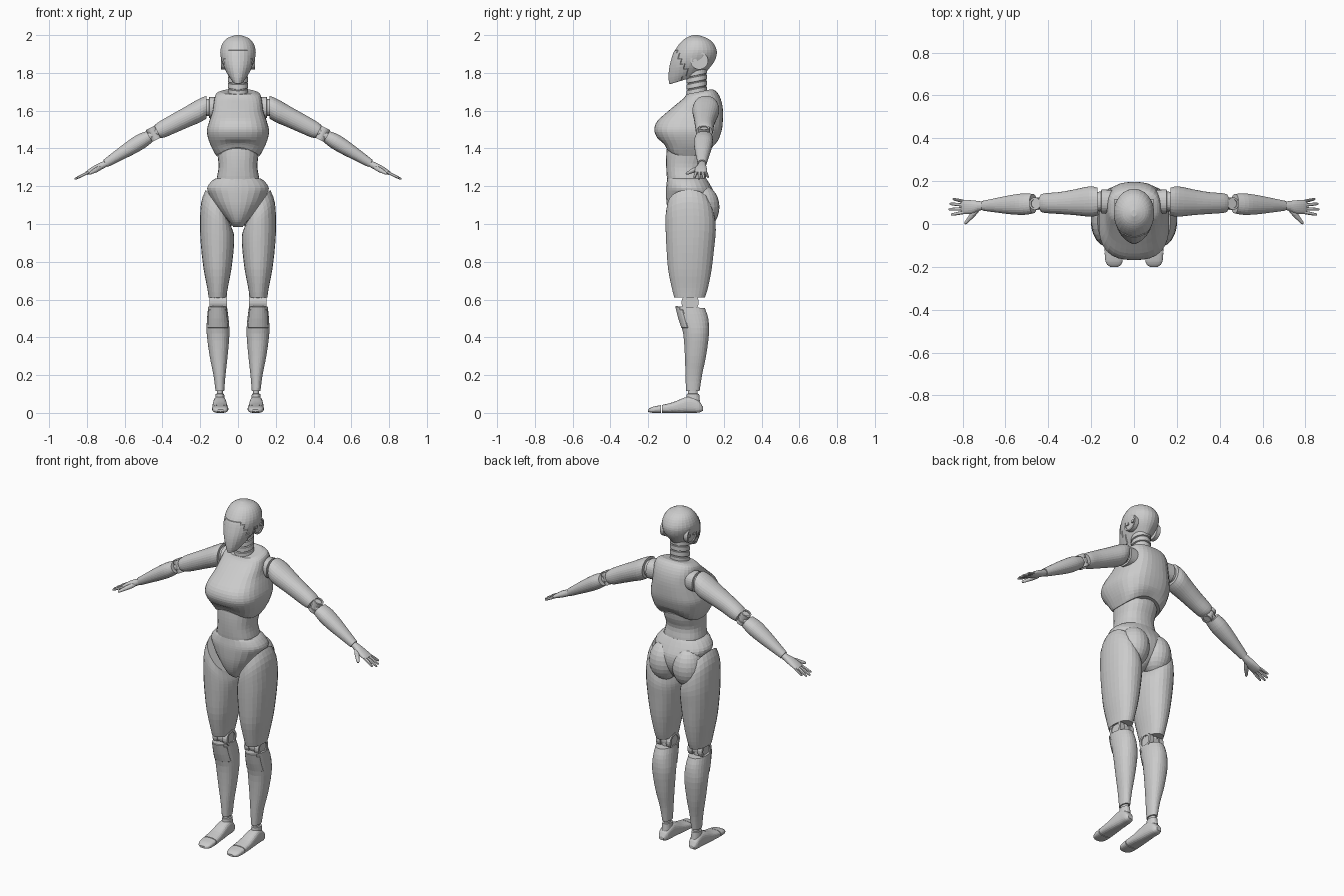
import bpy
import bmesh
from math import cos, sin, pi
from mathutils import Matrix, Vector

default_cube = bpy.data.objects.get("Cube")
if default_cube:
    bpy.data.objects.remove(default_cube, do_unlink=True)

grey = bpy.data.materials.new("light_grey")
grey.use_nodes = True
grey.diffuse_color = (.6, .6, .6, 1)
grey.node_tree.nodes["Principled BSDF"].inputs["Base Color"].default_value = grey.diffuse_color

MIRROR = Matrix.Diagonal((-1, 1, 1, 1))


def frame(start, end):
    """Frame whose z runs from start to end and whose y stays near world y."""
    start, end = Vector(start), Vector(end)
    z = (end - start).normalized()
    x = Vector((0, 1, 0)).cross(z).normalized()
    y = z.cross(x)
    matrix = Matrix((x, y, z)).transposed().to_4x4()
    matrix.translation = start
    return matrix


def spline(a, b, c, d, t):
    """Smooth blend between keys b and c."""
    return [q + .5 * t * (r - p + t * (2 * p - 5 * q + 4 * r - s + t * (3 * (q - r) + s - p)))
            for p, q, r, s in zip(a, b, c, d)]


def build(name, bm, matrix):
    bm.transform(matrix)
    bmesh.ops.recalc_face_normals(bm, faces=bm.faces)
    mesh = bpy.data.meshes.new(name)
    bm.to_mesh(mesh)
    bm.free()
    mesh.materials.append(grey)
    obj = bpy.data.objects.new(name, mesh)
    bpy.context.collection.objects.link(obj)
    return obj


def loft(name, keys, matrix=None, sides=28, steps=3, power=2.2, warp=None, pair=False):
    """Skin rounded rings given as (height, x0, x1, y0, y1, x tilt, y tilt)."""
    matrix = matrix or Matrix()
    keys = [tuple(k) + (0,) * (7 - len(k)) for k in keys]
    path = []
    for i in range(len(keys) - 1):
        around = [keys[max(i - 1, 0)], keys[i], keys[i + 1], keys[min(i + 2, len(keys) - 1)]]
        path += [spline(*around, s / steps) for s in range(steps)]
    path.append(keys[-1])
    bm = bmesh.new()
    rings = []
    for h, x0, x1, y0, y1, tilt_x, tilt_y in path:
        ring = []
        for k in range(sides):
            c, s = cos(2 * pi * (k + .5) / sides), sin(2 * pi * (k + .5) / sides)
            scale = (abs(c) ** power + abs(s) ** power) ** (-1 / power) / 2
            x, y = c * scale * (x1 - x0), s * scale * (y1 - y0)
            co = Vector(((x0 + x1) / 2 + x, (y0 + y1) / 2 + y, h + tilt_x * x + tilt_y * y))
            ring.append(bm.verts.new(warp(co) if warp else co))
        rings.append(ring)
    for low, high in zip(rings, rings[1:]):
        for k in range(sides):
            j = (k + 1) % sides
            bm.faces.new((low[k], low[j], high[j], high[k]))
    bm.faces.new(rings[0])
    bm.faces.new(rings[-1])
    if not pair:
        return [build(name, bm, matrix)]
    twin = bm.copy()
    return [build("left_" + name, bm, matrix), build("right_" + name, twin, MIRROR @ matrix)]


def sym(z, half, y0, y1, tilt=0):
    return (z, -half, half, y0, y1, 0, tilt)


def disc(h, r):
    return (h, -r, r, -r, r)


def hinge(name, centre, axis, radius, half):
    """Drum with a recessed face at both ends."""
    side = [(half - .006, .7), (half, .7), (half, 1), (half * .4, 1), (half * .4, .85)]
    side += [(-h, r) for h, r in reversed(side)]
    centre = Vector(centre)
    loft(name, [disc(h, r * radius) for h, r in side], frame(centre, centre + Vector(axis)),
         sides=20, steps=1, power=2, pair=True)


def panel(objects, rule):
    """Raise the faces picked by the rule into a plate with a stepped edge."""
    for obj in objects:
        bm = bmesh.new()
        bm.from_mesh(obj.data)
        faces = [f for f in bm.faces if rule(f.calc_center_median(), f.normal)]
        bmesh.ops.inset_region(bm, faces=faces, thickness=.003, depth=.003)
        bm.to_mesh(obj.data)
        bm.free()


# Head with its face mask
head = loft("head", [
    sym(1.768, .03, -.086, .1, .3), sym(1.8, .054, -.09, .125, .24),
    sym(1.84, .077, -.087, .148, .14), sym(1.88, .091, -.075, .161, .05),
    sym(1.92, .094, -.058, .163), sym(1.96, .08, -.03, .143),
    sym(1.985, .055, 0, .11), sym(2, .012, .035, .065)], power=2)
panel(head, lambda c, n: c.y < .01 - .5 * (c.z - 1.8) and c.z < 1.93 and n.z > -.6)

# Ear discs with two pegs
ear = frame((0, .07, 1.865), (1, .07, 1.865))
loft("ear_disc", [disc(.065, .047), disc(.09, .047), disc(.09, .038), disc(.084, .038)],
     ear, steps=1, power=2, pair=True)
for place, y in (("front", -.022), ("rear", .022)):
    loft(place + "_ear_peg", [(h, -.008, .008, y - .01, y + .01) for h in (.08, .09)],
         ear, sides=12, steps=1, power=4, pair=True)

# Ribbed neck
ribs = []
for i in range(5):
    z = 1.66 + .032 * i
    ribs += [sym(z, .054, .002, .112, .2), sym(z + .024, .052, .003, .111, .2),
             sym(z + .026, .046, .009, .105, .2), sym(z + .03, .046, .009, .105, .2)]
loft("neck", ribs, steps=1, power=2)


# Chest with an arched lower edge
def arch(co):
    fade = max(0, min(1, (1.45 - co.z) / .09))
    co.z += .045 * fade * max(0, 1 - (co.x / .115) ** 2)
    return co


loft("chest", [
    sym(1.36, .115, -.105, .135), sym(1.41, .142, -.122, .16),
    sym(1.46, .16, -.155, .178), sym(1.5, .164, -.168, .19),
    sym(1.545, .152, -.152, .195), sym(1.6, .134, -.1, .195, .05),
    sym(1.65, .127, -.045, .184, .1), sym(1.686, .117, -.01, .16, .2),
    sym(1.7, .09, .002, .135, .2)], sides=36, power=2.7, warp=arch)

# Abdomen
loft("abdomen", [
    sym(1.2, .115, -.09, .1), sym(1.235, .114, -.1, .108), sym(1.3, .103, -.105, .1),
    sym(1.36, .108, -.105, .12), sym(1.42, .115, -.1, .13)], power=2.4)

# Pelvis and buttocks
loft("pelvis", [
    sym(.985, .025, -.04, .05), sym(1.01, .045, -.07, .1), sym(1.05, .08, -.09, .135),
    sym(1.1, .12, -.102, .155), sym(1.15, .15, -.106, .155), sym(1.19, .164, -.106, .138),
    sym(1.225, .142, -.102, .118), sym(1.24, .122, -.1, .108)])
for side, sign in (("left", 1), ("right", -1)):
    bm = bmesh.new()
    bmesh.ops.create_uvsphere(bm, u_segments=24, v_segments=14, radius=1)
    build(side + "_buttock", bm,
          Matrix.Translation((sign * .076, .085, 1.09)) @ Matrix.Diagonal((.086, .092, .115, 1)))

# Thighs with a slanted hip cut
loft("thigh", [
    (1.09, .04, .17, -.1, .13, 1.4), (1.04, .027, .195, -.108, .15, .9),
    (.97, .02, .202, -.108, .158, .4), (.88, .022, .197, -.104, .15, .1),
    (.76, .035, .182, -.095, .136), (.66, .054, .163, -.075, .116),
    (.61, .062, .155, -.062, .1)], pair=True)

# Knees
hinge("knee_hinge", (.104, .022, .585), (1, 0, 0), .046, .047)
loft("knee_core", [(.53, .08, .13, -.01, .06), (.63, .08, .13, -.01, .06)], sides=16, pair=True)

# Shins with kneecap plates
shins = loft("shin", [
    (.56, .058, .158, -.055, .1, 0, -.07), (.5, .05, .164, -.038, .118),
    (.42, .045, .166, -.015, .122), (.3, .055, .15, -.006, .106),
    (.2, .066, .13, -.003, .085), (.115, .073, .119, 0, .072)], pair=True)
panel(shins, lambda c, n: c.z > .46 and n.y < -.45 and n.z < .5)

# Ankles
loft("ankle", [
    (.06, .07, .122, 0, .074), (.1, .073, .119, .004, .07), (.102, .08, .112, .01, .062),
    (.13, .08, .112, .01, .062)], sides=20, steps=1, pair=True)

# Feet and toe caps, skinned from heel to toe
forward = Matrix(((1, 0, 0, 0), (0, 0, -1, 0), (0, 1, 0, 0), (0, 0, 0, 1)))
loft("foot", [
    (-.09, .085, .115, .012, .03), (-.07, .07, .127, .002, .062), (-.03, .063, .13, 0, .086),
    (.01, .06, .133, 0, .08), (.07, .055, .136, 0, .056), (.128, .051, .137, 0, .042)],
    forward, power=2.8, pair=True)
loft("toe_cap", [
    (.132, .051, .137, 0, .041), (.17, .053, .134, 0, .034), (.19, .06, .125, .002, .026),
    (.2, .075, .11, .006, .018)], forward, power=2.8, pair=True)

# Shoulder joints
loft("shoulder_joint", [disc(.1, .054), disc(.152, .056), disc(.154, .046), disc(.2, .044)],
     frame((0, .105, 1.617), (1, .105, 1.617)), steps=1, power=2.3, pair=True)

# Arms
shoulder, elbow, wrist, tip = (.168, .105, 1.617), (.447, .095, 1.478), (.715, .085, 1.312), (.87, .078, 1.235)
upper, lower, hand = frame(shoulder, elbow), frame(elbow, wrist), frame(wrist, tip)
loft("upper_arm", [
    (0, -.055, .053, -.064, .064, .5), (.04, -.058, .056, -.07, .072, .4),
    (.12, -.052, .052, -.06, .06, .1), (.2, -.048, .048, -.052, .05),
    (.265, -.043, .044, -.046, .048), (.29, -.036, .036, -.042, .044)], upper, pair=True)
hinge("elbow_hinge", elbow, upper.col[0].xyz, .029, .036)
loft("elbow_core", [disc(-.04, .022), disc(.05, .022)], lower, sides=16, pair=True)
loft("forearm", [
    (.028, -.032, .034, -.044, .046), (.08, -.041, .04, -.05, .05),
    (.15, -.038, .037, -.045, .044), (.23, -.03, .029, -.034, .033),
    (.3, -.022, .022, -.024, .023)], lower, pair=True)

# Hands
loft("palm", [
    (-.02, -.016, .016, -.018, .018), (.01, -.018, .018, -.023, .022),
    (.04, -.018, .017, -.034, .027), (.075, -.014, .013, -.036, .03),
    (.098, -.009, .009, -.034, .03)], hand, sides=20, pair=True)
fingers = (("index", .068), ("middle", .08), ("ring", .073), ("little", .055))
for i, (finger, length) in enumerate(fingers):
    y = -.027 + .017 * i
    loft(finger + "_finger", [
        (.088 + length * t, -r, r, y + .12 * (i - 1) * length * t - r, y + .12 * (i - 1) * length * t + r)
        for t, r in ((0, .008), (.5, .0075), (.9, .006), (1, .003))],
        hand, sides=10, steps=2, pair=True)
loft("thumb", [disc(0, .012), disc(.035, .013), disc(.07, .009), disc(.09, .007), disc(.097, .003)],
     frame((.73, .07, 1.298), (.795, -.006, 1.262)), sides=12, steps=2, pair=True)
